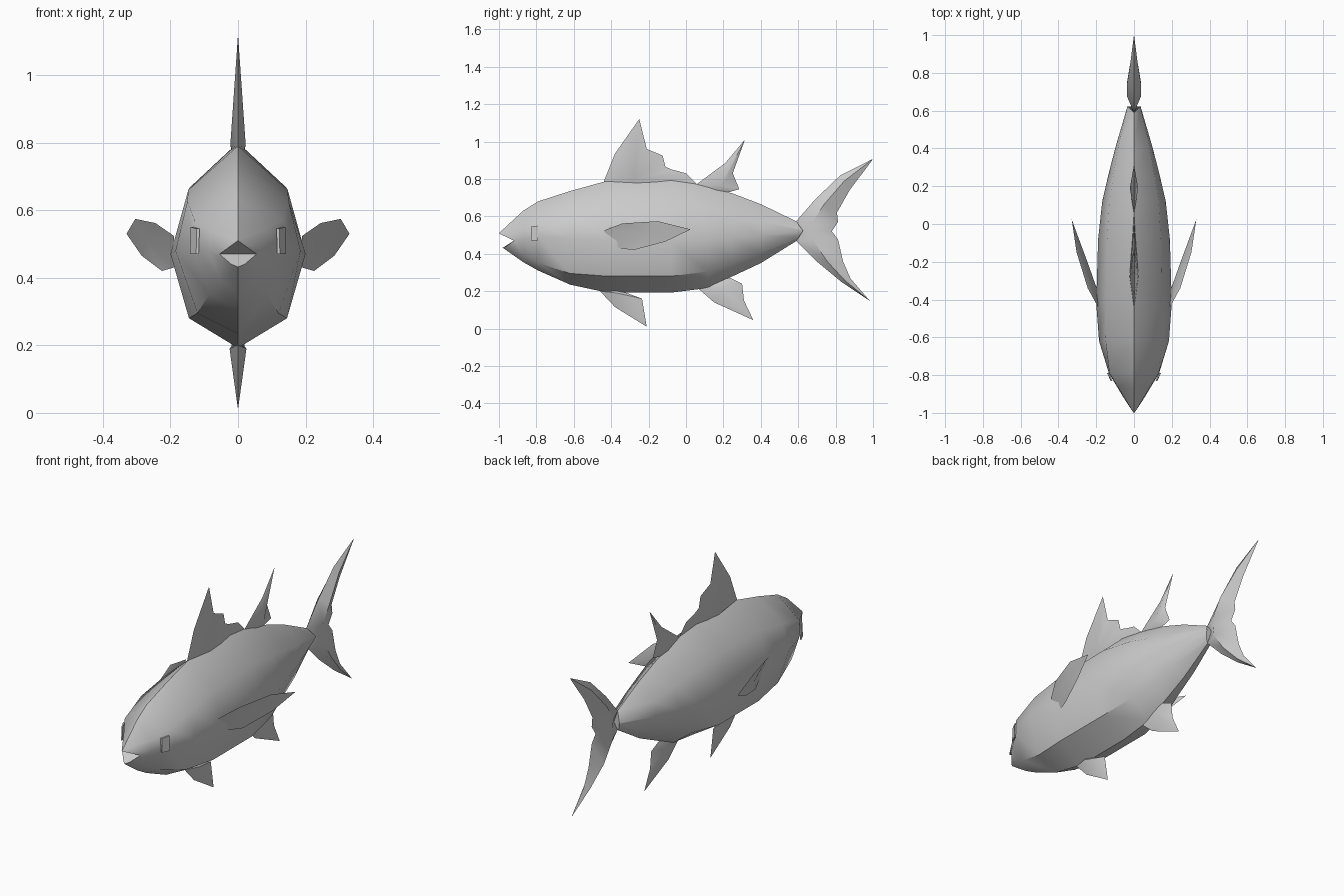
import bpy, math

if "Cube" in bpy.data.objects:
    bpy.data.objects.remove(bpy.data.objects["Cube"])

grey = bpy.data.materials.new("fish_grey")
grey.diffuse_color = (0.6, 0.6, 0.6, 1)
grey.use_nodes = True
grey.node_tree.nodes["Principled BSDF"].inputs["Base Color"].default_value = grey.diffuse_color


def make(name, verts, faces, angle=35):
    me = bpy.data.meshes.new(name)
    me.from_pydata(verts, [], faces)
    me.materials.append(grey)
    ob = bpy.data.objects.new(name, me)
    bpy.context.collection.objects.link(ob)
    bpy.ops.object.select_all(action='DESELECT')
    bpy.context.view_layer.objects.active = ob
    ob.select_set(True)
    bpy.ops.object.mode_set(mode='EDIT')
    bpy.ops.mesh.select_all(action='SELECT')
    bpy.ops.mesh.normals_make_consistent(inside=False)
    bpy.ops.object.mode_set(mode='OBJECT')
    bpy.ops.object.shade_smooth_by_angle(angle=math.radians(angle))
    return ob


# Body: rings of top, upper crease, flank, lower flank and belly points
def ring(pts):
    right = pts[1:-1]
    left = [(-x, y, z) for x, y, z in reversed(right)]
    return [pts[0]] + right + [pts[-1]] + left


# y, top z, crease x z, flank x z, lower x z, belly z
stations = [
    (-.87, .63, .08, .54, .085, .48, .05, .39, .355),
    (-.79, .68, .13, .573, .133, .49, .085, .35, .31),
    (-.62, .735, .15, .625, .185, .48, .12, .295, .235),
    (-.42, .79, .147, .66, .2, .47, .145, .28, .192),
    (-.08, .80, .142, .668, .19, .46, .145, .28, .192),
    (.12, .76, .13, .638, .168, .47, .12, .305, .217),
    (.25, .722, .11, .608, .138, .48, .09, .345, .28),
    (.40, .665, .085, .573, .10, .495, .065, .40, .35)]
rings = [ring([(0, -1, .51), (.004, -.997, .507), (.055, -.92, .47),
               (.02, -.96, .44), (0, -.98, .432)])]
for y, zt, ux, uz, sx, sz, lx, lz, zb in stations:
    rings.append(ring([(0, y, zt), (ux, y, uz), (sx, y, sz), (lx, y, lz), (0, y, zb)]))
rings.append(ring([(0, .59, .573), (.034, .622, .528), (.034, .625, .522),
                   (.02, .605, .49), (0, .59, .468)]))
verts = [p for r in rings for p in r]
faces = [(a * 8 + i, a * 8 + (i + 1) % 8, a * 8 + 8 + (i + 1) % 8, a * 8 + 8 + i)
         for a in range(len(rings) - 1) for i in range(8)]
# Mouth notch and tail root cap
faces += [(0, 1, 2, 6, 7), (2, 3, 4, 5, 6)]
n = len(verts) - 8
faces.append(tuple(range(n, n + 8)))
make("body", verts, faces, 38)


# Fins: sharp outline fanned to a thick point on each side
def fan(name, outline, side_a, side_b, angle=40):
    k = len(outline)
    f = [(i, (i + 1) % k, k) for i in range(k)]
    f += [((i + 1) % k, i, k + 1) for i in range(k)]
    return make(name, outline + [side_a, side_b], f, angle)


def centre_fin(name, outline, mid, t):
    fan(name, [(0, y, z) for y, z in outline], (t, *mid), (-t, *mid))


centre_fin("front_dorsal_fin",
           [(-.44, .785), (-.38, .935), (-.25, 1.12), (-.21, .96), (-.125, .925),
            (-.11, .865), (-.075, .85), (0, .83), (.06, .77), (-.2, .74)], (-.28, .79), .023)
centre_fin("rear_dorsal_fin",
           [(.055, .77), (.21, .885), (.315, 1.01), (.25, .83), (.285, .745),
            (.225, .728), (.15, .73)], (.19, .765), .022)
centre_fin("belly_fin",
           [(-.46, .2), (-.38, .115), (-.21, .01), (-.235, .16), (-.33, .195),
            (-.38, .22)], (-.37, .19), .025)
centre_fin("anal_fin",
           [(.07, .21), (.15, .14), (.36, .045), (.31, .15), (.3, .24),
            (.22, .278), (.14, .25)], (.2, .22), .022)

# Tail: strip of leading edge, thick middle and trailing edge
rows = [(.995, .905, .998, .903, .001), (.824, .818, .877, .743, .02),
        (.69, .69, .807, .62, .038), (.588, .572, .813, .57, .038),
        (.62, .524, .78, .52, .035), (.588, .47, .813, .476, .038),
        (.70, .358, .84, .358, .036), (.83, .25, .88, .267, .02),
        (.98, .15, .984, .147, .001)]
verts, faces = [], []
for ly, lz, ty, tz, t in rows:
    my, mz = ly * .6 + ty * .4, lz * .6 + tz * .4
    verts += [(0, ly, lz), (t, my, mz), (0, ty, tz), (-t, my, mz)]
for a in range(len(rows) - 1):
    faces += [(a * 4 + i, a * 4 + (i + 1) % 4, a * 4 + 4 + (i + 1) % 4, a * 4 + 4 + i)
              for i in range(4)]
faces += [(3, 2, 1, 0), tuple(len(verts) - 4 + i for i in range(4))]
make("tail_fin", verts, faces, 45)

# Paired side fins and eye plates
for s, side in ((1, "right"), (-1, "left")):
    loop = [(.19, -.44, .524), (.245, -.34, .562), (.304, -.15, .574), (.33, .025, .53),
            (.285, -.11, .465), (.225, -.28, .42), (.19, -.36, .43)]
    fan(side + "_side_fin", [(s * x, y, z) for x, y, z in loop],
        (s * .275, -.2, .51), (s * .247, -.2, .495))
    eye = [(.122, -.83, .545), (.14, -.79, .55), (.142, -.79, .47), (.124, -.83, .47)]
    outer = [(s * x, y, z) for x, y, z in eye]
    inner = [(s * (x - .008), y, z) for x, y, z in eye]
    make(side + "_eye", outer + inner,
         [(0, 1, 2, 3), (7, 6, 5, 4)] + [(i, i + 4, (i + 1) % 4 + 4, (i + 1) % 4) for i in range(4)])
